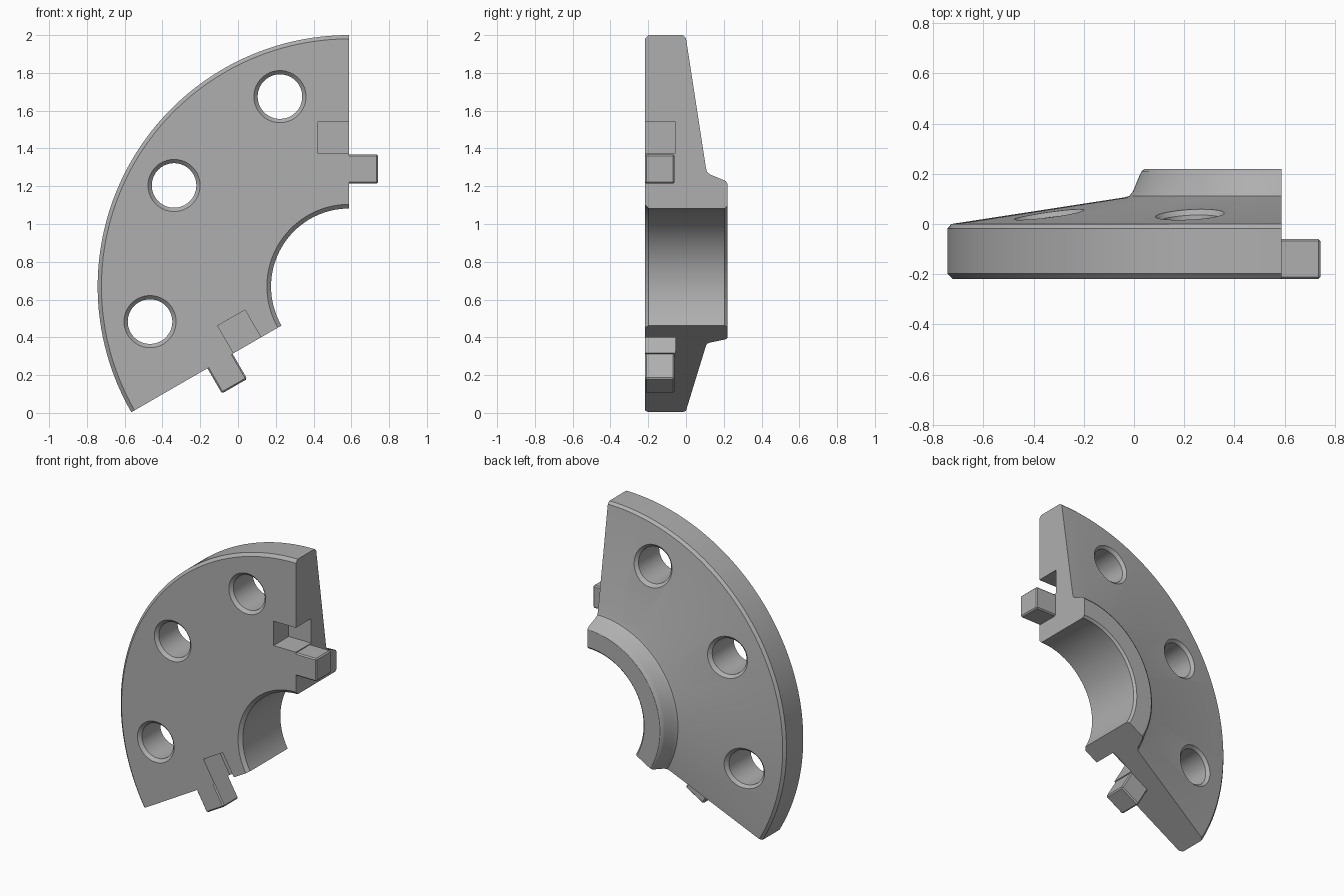
import bpy, bmesh
from math import sin, cos, radians, pi
from mathutils import Vector

if "Cube" in bpy.data.objects:
    bpy.data.objects.remove(bpy.data.objects["Cube"], do_unlink=True)

CENTRE = Vector((0.588, 0, 0.669))     # axis of the ring, along y
FRONT, BACK = -0.218, 0.219
START, END = 90, 210                   # sector angles
SLOPE = 0.154                          # taper of the rear face
RIM = 1.331

grey = bpy.data.materials.new("grey_metal")
grey.use_nodes = True
grey.diffuse_color = (0.43, 0.43, 0.43, 1)
grey.node_tree.nodes["Principled BSDF"].inputs["Base Color"].default_value = (0.43, 0.43, 0.43, 1)


def polar(deg):
    return Vector((cos(radians(deg)), 0, sin(radians(deg))))


def make_object(name, bm):
    bmesh.ops.recalc_face_normals(bm, faces=bm.faces)
    mesh = bpy.data.meshes.new(name)
    bm.to_mesh(mesh)
    bm.free()
    mesh.materials.append(grey)
    obj = bpy.data.objects.new(name, mesh)
    bpy.context.collection.objects.link(obj)
    return obj


def skin(rings):
    """Closed solid through a list of closed rings of points."""
    bm = bmesh.new()
    loops = [[bm.verts.new(p) for p in ring] for ring in rings]
    n = len(loops[0])
    for a, b in zip(loops, loops[1:]):
        for i in range(n):
            j = (i + 1) % n
            bm.faces.new((a[i], a[j], b[j], b[i]))
    bm.faces.new(loops[0])
    bm.faces.new(loops[-1])
    return bm


def end_block(name, deg, side, radii, reach, depth, bevel=0.0):
    """Box set against one end face: radii along it, reach out of it."""
    out = polar(deg + 90 * side)
    bm = bmesh.new()
    bmesh.ops.create_cube(bm, size=1)
    for v in bm.verts:
        r = radii[v.co.x > 0]
        t = reach[v.co.y > 0]
        y = depth[v.co.z > 0]
        v.co = CENTRE + polar(deg) * r + out * t + Vector((0, y, 0))
    if bevel:
        far = [e for e in bm.edges
               if any((v.co - CENTRE).dot(out) > reach[1] - 0.001 for v in e.verts)]
        bmesh.ops.bevel(bm, geom=far, offset=bevel, segments=1, affect='EDGES')
    return make_object(name, bm)


def hole_cutter(deg, radius=1.07, bore=0.118):
    """Bore with a chamfer at the front and one following the tapered rear."""
    d = polar(deg)
    across = polar(deg + 90)
    rear = (1.315 - radius) * SLOPE
    # ring radius, y position, tilt
    steps = [(bore + 0.04, FRONT - 0.02, 0), (bore, FRONT + 0.02, 0),
             (bore, rear - 0.02, SLOPE), (bore + 0.04, rear + 0.02, SLOPE)]
    rings = []
    for r, y, tilt in steps:
        ring = []
        for i in range(64):
            a = 2 * pi * i / 64
            u, w = r * cos(a), r * sin(a)
            ring.append(CENTRE + d * (radius + u) + across * w + Vector((0, y - tilt * u, 0)))
        rings.append(ring)
    return make_object("hole_cutter", skin(rings))


# Flanged ring sector with a raised hub at the rear
profile = [(RIM - 0.02, FRONT), (RIM, FRONT + 0.02), (RIM, -0.018), (1.315, 0),
           (0.625, 0.106), (0.606, 0.112), (0.592, 0.13), (0.565, 0.196),
           (0.558, 0.21), (0.545, BACK), (0.427, BACK), (0.413, BACK - 0.014),
           (0.413, FRONT + 0.02), (0.435, FRONT)]
STEPS = 72
sector = make_object("flange_sector", skin(
    [[CENTRE + polar(START + (END - START) * i / STEPS) * r + Vector((0, y, 0))
      for r, y in profile] for i in range(STEPS + 1)]))

# Holes and end notches
cutters = [hole_cutter(a) for a in (110, 150, 190)]
inner, outer = (0.545, 0.70), (0.712, 0.866)
for deg, side, (a, b) in ((START, -1, outer), (END, 1, inner)):
    cutters.append(end_block("notch_cutter", deg, side, (a - 0.006, b + 0.006),
                             (-0.168, 0.05), (FRONT - 0.05, -0.055)))

bpy.context.view_layer.objects.active = sector
for c in cutters:
    c.hide_render = True
    mod = sector.modifiers.new("cut", 'BOOLEAN')
    mod.operation = 'DIFFERENCE'
    mod.solver = 'EXACT'
    mod.object = c
    bpy.ops.object.modifier_apply(modifier=mod.name)
for c in cutters:
    bpy.data.objects.remove(c, do_unlink=True)

# Interlocking tabs
end_block("upper_tab", START, -1, inner, (0, 0.154), (FRONT, -0.06), 0.008)
end_block("lower_tab", END, 1, outer, (0, 0.154), (FRONT, -0.06), 0.008)

# Smooth curved surfaces, sharp edges
bpy.ops.object.select_all(action='DESELECT')
sector.select_set(True)
bpy.context.view_layer.objects.active = sector
bpy.ops.object.shade_smooth_by_angle(angle=radians(30))
